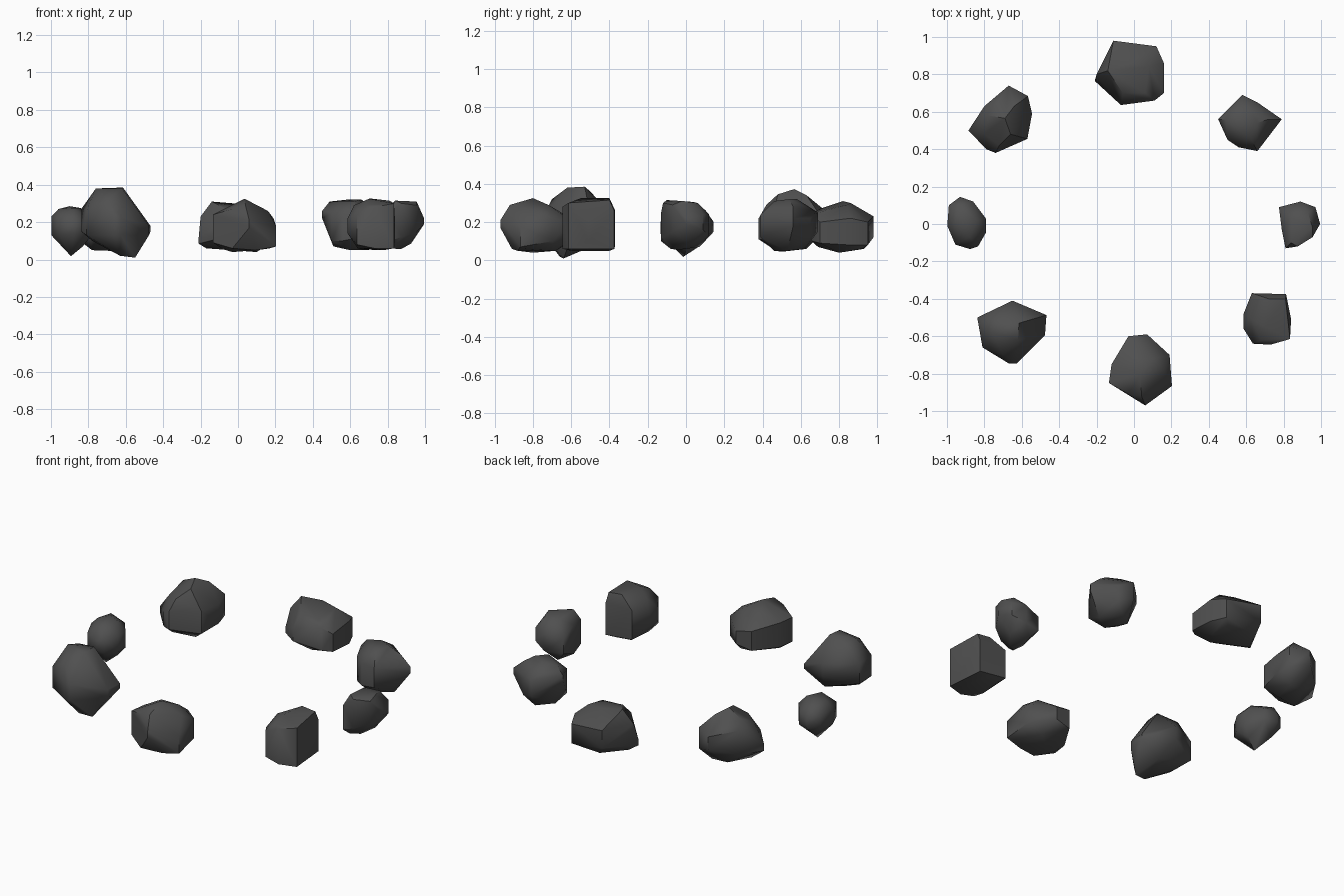
import bpy, bmesh, math

coal = bpy.data.materials.new("dark_stone")
coal.diffuse_color = (0.08, 0.08, 0.08, 1)


def stone(name, sides, top, bottom):
    """Faceted stone: side corners (x, y, z low, z high), top and bottom corners (x, y, z)."""
    bm = bmesh.new()
    for x, y, low, high in sides:
        bm.verts.new((x, y, low))
        if high > low:
            bm.verts.new((x, y, high))
    for p in top + bottom:
        bm.verts.new(p)
    hull = bmesh.ops.convex_hull(bm, input=bm.verts[:])
    loose = {g for g in hull["geom_interior"] + hull["geom_unused"]
             if isinstance(g, bmesh.types.BMVert)}
    bmesh.ops.delete(bm, geom=list(loose), context='VERTS')
    bmesh.ops.recalc_face_normals(bm, faces=bm.faces[:])
    mesh = bpy.data.meshes.new(name)
    bm.to_mesh(mesh)
    bm.free()
    mesh.materials.append(coal)
    ob = bpy.data.objects.new(name, mesh)
    bpy.context.collection.objects.link(ob)
    bpy.ops.object.select_all(action='DESELECT')
    ob.select_set(True)
    bpy.context.view_layer.objects.active = ob
    bpy.ops.object.shade_smooth_by_angle(angle=math.radians(45))


# ring of eight stones, clockwise from the back
stone("stone_back",
      [(-.11, .98, .12, .23), (.12, .95, .08, .2), (.16, .86, .08, .22), (.16, .70, .09, .2),
       (.11, .66, .1, .24), (-.07, .636, .12, .2), (-.21, .765, .085, .12), (-.2, .8, .2, .23)],
      [(-.14, .82, .31), (-.02, .86, .3), (.08, .84, .29), (.06, .7, .26), (-.06, .7, .27)],
      [(-.17, .8, .06), (.1, .8, .04), (-.06, .93, .06), (.08, .92, .06), (.02, .69, .07)])

stone("stone_back_right",
      [(.58, .69, .15, .25), (.66, .65, .12, .22), (.79, .56, .18, .22), (.66, .39, .12, .24),
       (.56, .41, .1, .24), (.5, .45, .1, .25), (.45, .56, .22, .26)],
      [(.49, .56, .31), (.58, .58, .32), (.66, .54, .32), (.62, .46, .31), (.72, .56, .28)],
      [(.51, .55, .07), (.6, .46, .05), (.7, .53, .05), (.6, .62, .06)])

stone("stone_right",
      [(.89, .12, .13, .24), (.97, .09, .16, .24), (.995, 0, .19, .22), (.955, -.07, .15, .29),
       (.875, -.12, .12, .3), (.81, -.13, .1, .25), (.79, -.03, .08, .26), (.775, .09, .13, .22)],
      [(.955, -.02, .31), (.84, -.1, .315), (.84, .04, .305), (.93, .06, .3)],
      [(.925, .02, .085), (.87, -.04, .055), (.83, .07, .07), (.82, -.08, .06)])

stone("stone_front_right",
      [(.63, -.37, .08, .26), (.813, -.375, .06, .26), (.84, -.51, .1, .2),
       (.834, -.615, .06, .3), (.73, -.645, .06, .28), (.636, -.64, .08, .24),
       (.586, -.56, .14, .22), (.586, -.48, .14, .22)],
      [(.62, -.5, .29), (.7, -.55, .325), (.72, -.4, .325), (.81, -.4, .315), (.68, -.62, .29)],
      [(.64, -.55, .06), (.76, -.4, .05), (.78, -.6, .05), (.66, -.41, .055)])

stone("stone_front",
      [(.07, -.59, .12, .2), (-.03, -.6, .1, .22), (-.12, -.75, .09, .24), (-.134, -.85, .09, .24),
       (-.03, -.91, .06, .27), (.06, -.97, .17, .21), (.203, -.866, .07, .18),
       (.19, -.7, .1, .22)],
      [(.035, -.8, .325), (.1, -.72, .29), (.16, -.78, .26), (-.02, -.72, .29), (.04, -.92, .29)],
      [(-.03, -.8, .04), (.1, -.88, .05), (.1, -.68, .05), (-.08, -.8, .055), (.17, -.84, .06)])

stone("stone_front_left",
      [(-.65, -.41, .18, .26), (-.468, -.487, .15, .18), (-.476, -.594, .13, .18),
       (-.626, -.745, .13, .23), (-.67, -.745, .13, .23), (-.81, -.66, .13, .26),
       (-.838, -.5, .15, .27)],
      [(-.76, -.58, .38), (-.615, -.53, .385), (-.62, -.62, .38), (-.74, -.5, .36),
       (-.7, -.7, .32)],
      [(-.55, -.64, .01), (-.63, -.66, .02), (-.6, -.5, .07), (-.78, -.58, .1)])

stone("stone_left",
      [(-.93, .145, .15, .2), (-.86, .12, .14, .22), (-.79, .027, .12, .22), (-.79, -.043, .12, .22),
       (-.834, -.12, .13, .21), (-.877, -.134, .14, .2), (-.955, -.11, .13, .22),
       (-.998, -.01, .13, .23), (-.99, .1, .15, .22)],
      [(-.9, .04, .285), (-.88, -.07, .275), (-.94, .1, .265), (-.96, 0, .27), (-.84, .02, .275)],
      [(-.893, -.015, .018), (-.83, .01, .07), (-.94, .08, .08)])

stone("stone_back_left",
      [(-.67, .74, .17, .25), (-.567, .684, .13, .26), (-.545, .59, .12, .24),
       (-.57, .455, .1, .24), (-.74, .38, .11, .22), (-.79, .4, .11, .2),
       (-.885, .5, .13, .17), (-.8, .63, .13, .28)],
      [(-.69, .565, .372), (-.66, .48, .345), (-.64, .63, .34), (-.78, .58, .33),
       (-.8, .48, .28), (-.72, .42, .29)],
      [(-.64, .5, .045), (-.78, .47, .05), (-.62, .63, .06), (-.72, .62, .06)])
